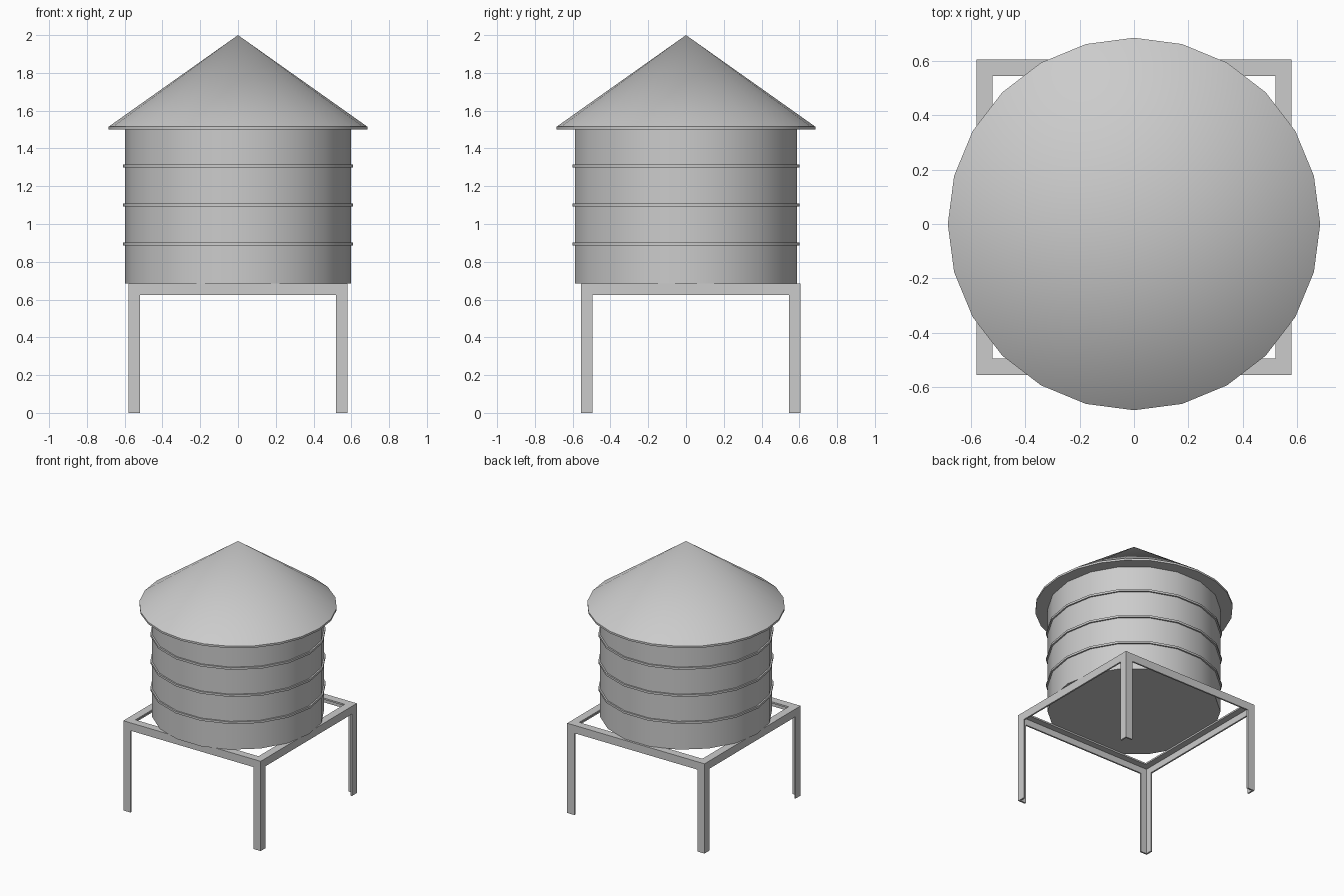
import bpy, bmesh, math

default = bpy.data.objects.get("Cube")
if default:
    bpy.data.objects.remove(default, do_unlink=True)

grey = bpy.data.materials.new("plain_grey")
grey.use_nodes = True
colour = (0.6, 0.6, 0.6, 1)
grey.diffuse_color = colour
grey.node_tree.nodes["Principled BSDF"].inputs["Base Color"].default_value = colour


def finish(name, bm, smooth=False):
    bmesh.ops.remove_doubles(bm, verts=bm.verts, dist=1e-5)
    bmesh.ops.recalc_face_normals(bm, faces=bm.faces)
    mesh = bpy.data.meshes.new(name)
    bm.to_mesh(mesh)
    bm.free()
    mesh.materials.append(grey)
    obj = bpy.data.objects.new(name, mesh)
    bpy.context.collection.objects.link(obj)
    if smooth:
        bpy.ops.object.select_all(action='DESELECT')
        obj.select_set(True)
        bpy.context.view_layer.objects.active = obj
        bpy.ops.object.shade_smooth_by_angle(angle=math.radians(30))
    return obj


def revolve(name, profile, sides, start=0.0, closed=False, smooth=True):
    """Turn a (radius, z) profile about the z axis with the given side count."""
    bm = bmesh.new()
    rings = []
    for i in range(sides):
        a = start + math.tau * i / sides
        rings.append([bm.verts.new((r * math.cos(a), r * math.sin(a), z)) for r, z in profile])
    count = len(profile)
    for i, ring in enumerate(rings):
        after = rings[(i + 1) % sides]
        for j in range(count if closed else count - 1):
            k = (j + 1) % count
            quad = [ring[j], after[j], after[k], ring[k]]
            if profile[j][0] == 0:
                quad.pop(1)
            elif profile[k][0] == 0:
                quad.pop(2)
            bm.faces.new(quad)
    return finish(name, bm, smooth)


# Tank body and its hoops
TANK_R, TANK_SIDES, DECK = 0.598, 18, 0.685
revolve("tank", [(0, DECK), (TANK_R, DECK), (TANK_R, 1.505), (0, 1.505)], TANK_SIDES)
for i in range(3):
    z = 0.893 + 0.207 * i
    lo, hi = z - 0.008, z + 0.008
    revolve(f"hoop_{i + 1}", [(0.59, lo), (0.609, lo), (0.609, hi), (0.59, hi)],
            TANK_SIDES, closed=True)

# Conical roof with a thin rim
revolve("roof", [(0, 1.5), (0.685, 1.5), (0.685, 1.515), (0, 2)], 24)

# Square stand of angle iron: top frame, then four legs
HALF, WIDTH, THICK, SHIFT = 0.58, 0.06, 0.012, 0.025
low = DECK - WIDTH
d = math.sqrt(2)
section = [(HALF, low), (HALF, DECK), (HALF - WIDTH, DECK), (HALF - WIDTH, DECK - THICK),
           (HALF - THICK, DECK - THICK), (HALF - THICK, low)]
frame = revolve("stand_frame", [(r * d, z) for r, z in section], 4,
                start=math.pi / 4, closed=True, smooth=False)
frame.location.y = SHIFT

angle = [(0, 0), (WIDTH, 0), (WIDTH, THICK), (THICK, THICK), (THICK, WIDTH), (0, WIDTH)]
for sx, side in ((1, "left"), (-1, "right")):
    for sy, end in ((-1, "front"), (1, "back")):
        bm = bmesh.new()
        foot = bm.faces.new([bm.verts.new((sx * (HALF - u), sy * (HALF - v), 0)) for u, v in angle])
        top = bmesh.ops.extrude_face_region(bm, geom=[foot], use_keep_orig=True)["geom"]
        bmesh.ops.translate(bm, vec=(0, 0, low),
                            verts=[g for g in top if isinstance(g, bmesh.types.BMVert)])
        finish(f"{end}_{side}_leg", bm).location.y = SHIFT
